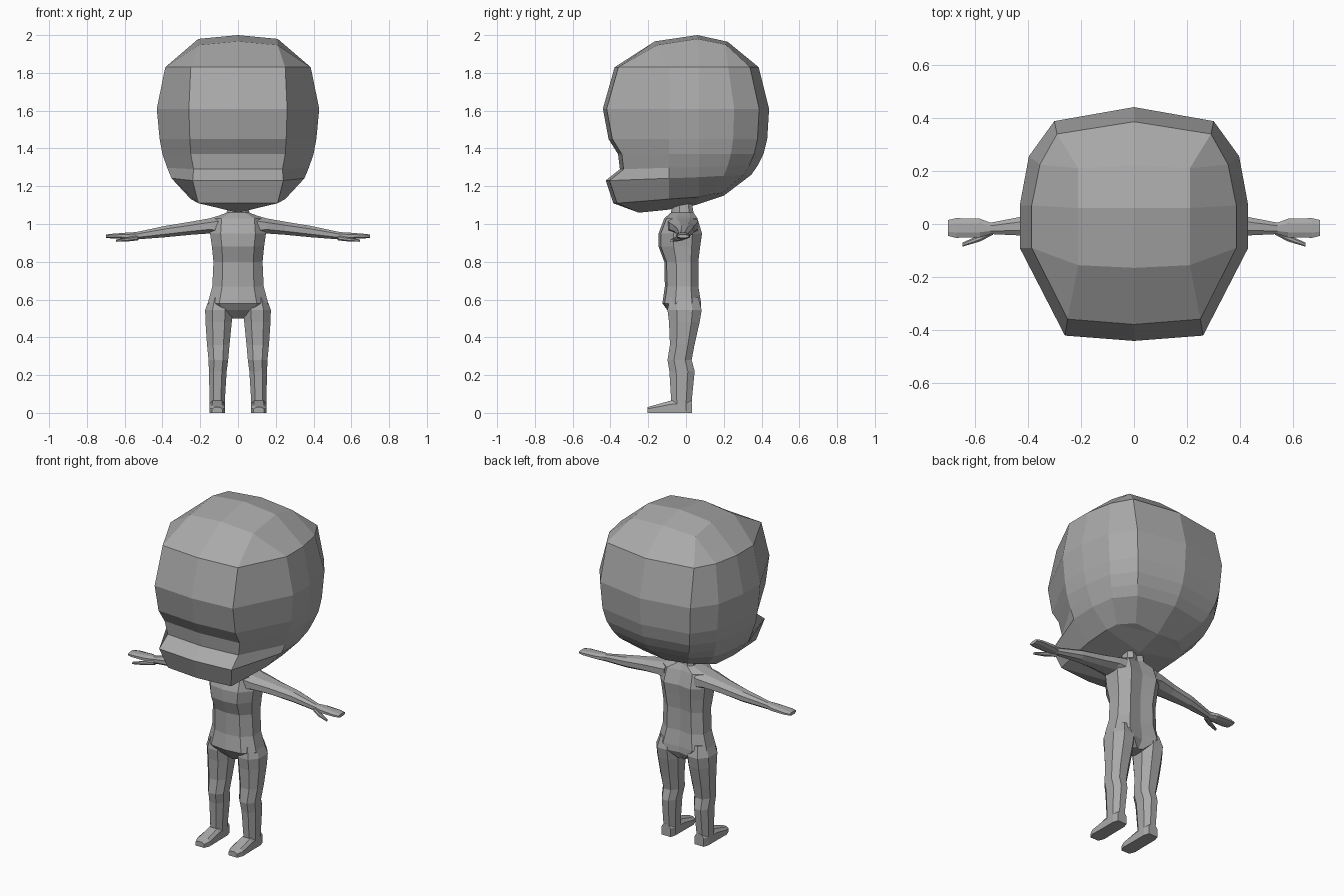
import bpy, bmesh

grey = bpy.data.materials.new("plain_grey")
grey.diffuse_color = (0.4, 0.4, 0.4, 1)


def loft(name, rings, caps=True, mirror=False):
    """Skin a list of closed rings; coincident points merge."""
    bm = bmesh.new()
    rows = [[bm.verts.new(p) for p in ring] for ring in rings]
    n = len(rows[0])
    for a, b in zip(rows, rows[1:]):
        for i in range(n):
            j = (i + 1) % n
            bm.faces.new((a[i], a[j], b[j], b[i]))
    if caps:
        bm.faces.new(rows[0][::-1])
        bm.faces.new(rows[-1])
    bmesh.ops.remove_doubles(bm, verts=bm.verts, dist=0.0005)
    bmesh.ops.recalc_face_normals(bm, faces=bm.faces)
    mesh = bpy.data.meshes.new(name)
    bm.to_mesh(mesh)
    bm.free()
    mesh.materials.append(grey)
    obj = bpy.data.objects.new(name, mesh)
    bpy.context.collection.objects.link(obj)
    if mirror:
        obj.modifiers.new("mirror", 'MIRROR').use_mirror_merge = False
    return obj


def whole(half):
    """Complete a half ring (front centre to back centre) by mirroring in x."""
    return half + [(-x, y, z) for x, y, z in half[-2:0:-1]]


def octagon(a0, a1, b0, b1, cut=0.27):
    """Chamfered rectangle as 2D points."""
    da, db = (a1 - a0) * cut, (b1 - b0) * cut
    return [(a0 + da, b0), (a1 - da, b0), (a1, b0 + db), (a1, b1 - db),
            (a1 - da, b1), (a0 + da, b1), (a0, b1 - db), (a0, b0 + db)]


# Head: crown spine, crown edge, face rings, underside spine
def head_ring(zf, zb, yf, xf, xs, yb, xb):
    def z(t):
        return zf + (zb - zf) * t
    return whole([(0, yf, zf), (xf, yf + 0.02, zf), (xs, -0.09, z(0.4)),
                  (xs, 0.07, z(0.6)), (xs * 0.92, yb * 0.58, z(0.85)),
                  (xb, yb * 0.88, zb), (0, yb, zb)])


crown_front, crown_back = (0, -0.165, 1.967), (0, 0.22, 1.965)
edge_front, edge_back = (0.21, -0.155, 1.947), (0.21, 0.21, 1.95)
chin, nape = (0, -0.25, 1.06), (0, 0.2, 1.15)
head = [
    whole([crown_front] * 3 + [(0, 0.06, 2.0)] + [crown_back] * 3),
    whole([crown_front, edge_front, edge_front, (0.21, 0.06, 1.98),
           edge_back, edge_back, crown_back]),
]
head += [head_ring(*r) for r in (
    (1.83, 1.83, -0.378, 0.25, 0.385, 0.385, 0.29),
    (1.61, 1.61, -0.44, 0.26, 0.43, 0.44, 0.30),
    (1.45, 1.45, -0.41, 0.255, 0.415, 0.43, 0.29),
    (1.37, 1.37, -0.36, 0.25, 0.40, 0.41, 0.275),
    (1.29, 1.31, -0.35, 0.235, 0.375, 0.38, 0.255),
    (1.23, 1.26, -0.425, 0.24, 0.352, 0.345, 0.23),
    (1.11, 1.165, -0.385, 0.21, 0.25, 0.22, 0.15))]
head.append(whole([chin, chin, (0, -0.1, 1.075), (0, 0.05, 1.1)] + [nape] * 3))
loft("head", head, caps=False)


# Torso with neck and crotch: z, front y, back y, half width
def torso_ring(z, yf, yb, xs):
    return whole([(0, yf, z), (xs * 0.62, yf + 0.012, z), (xs, yf * 0.45, z),
                  (xs, yb * 0.4, z), (xs * 0.6, yb, z), (0, yb - 0.012, z)])


loft("torso", [torso_ring(*r) for r in (
    (1.12, -0.07, 0.03, 0.055),
    (1.06, -0.08, 0.04, 0.06),
    (1.03, -0.115, 0.06, 0.14),
    (0.95, -0.145, 0.085, 0.148),
    (0.88, -0.145, 0.075, 0.138),
    (0.80, -0.115, 0.065, 0.13),
    (0.67, -0.112, 0.065, 0.136),
    (0.58, -0.125, 0.08, 0.16),
    (0.545, -0.10, 0.08, 0.12),
    (0.50, -0.055, 0.05, 0.035))])

# Arms with flat hands: x, front y, back y, bottom z, top z
loft("arm", [[(x, y, z) for y, z in octagon(*s)] for x, *s in (
    (0.10, -0.095, 0.065, 0.935, 1.045),
    (0.15, -0.09, 0.06, 0.95, 1.03),
    (0.25, -0.065, 0.045, 0.943, 1.012),
    (0.385, -0.045, 0.035, 0.93, 0.99),
    (0.54, -0.038, 0.005, 0.918, 0.957),
    (0.58, -0.05, 0.02, 0.92, 0.955),
    (0.67, -0.052, 0.022, 0.924, 0.948),
    (0.70, -0.045, 0.015, 0.926, 0.944))], mirror=True)

# Thumbs
loft("thumb", [[(x, y, z) for y, z in octagon(*s)] for x, *s in (
    (0.53, -0.04, -0.01, 0.913, 0.94),
    (0.58, -0.066, -0.04, 0.908, 0.93),
    (0.645, -0.085, -0.07, 0.906, 0.918))], mirror=True)

# Legs: z, inner x, outer x, front y, back y
loft("leg", [[(x, y, z) for x, y in octagon(*s)] for z, *s in (
    (0.61, 0.05, 0.15, -0.085, 0.065),
    (0.545, 0.03, 0.174, -0.098, 0.083),
    (0.48, 0.033, 0.172, -0.09, 0.072),
    (0.36, 0.045, 0.164, -0.085, 0.045),
    (0.28, 0.052, 0.156, -0.098, 0.03),
    (0.22, 0.06, 0.154, -0.088, 0.046),
    (0.06, 0.07, 0.15, -0.078, 0.03),
    (0.01, 0.07, 0.15, -0.078, 0.03))], mirror=True)

# Feet: y, inner x, outer x, top z
loft("foot", [[(x0, y, 0), (x1, y, 0), (x1, y, z * 0.7), (x1 - 0.015, y, z),
               (x0 + 0.015, y, z), (x0, y, z * 0.7)] for y, x0, x1, z in (
    (0.032, 0.08, 0.14, 0.07),
    (0.0, 0.07, 0.15, 0.07),
    (-0.08, 0.07, 0.15, 0.065),
    (-0.17, 0.068, 0.152, 0.04),
    (-0.205, 0.082, 0.138, 0.03))], mirror=True)
